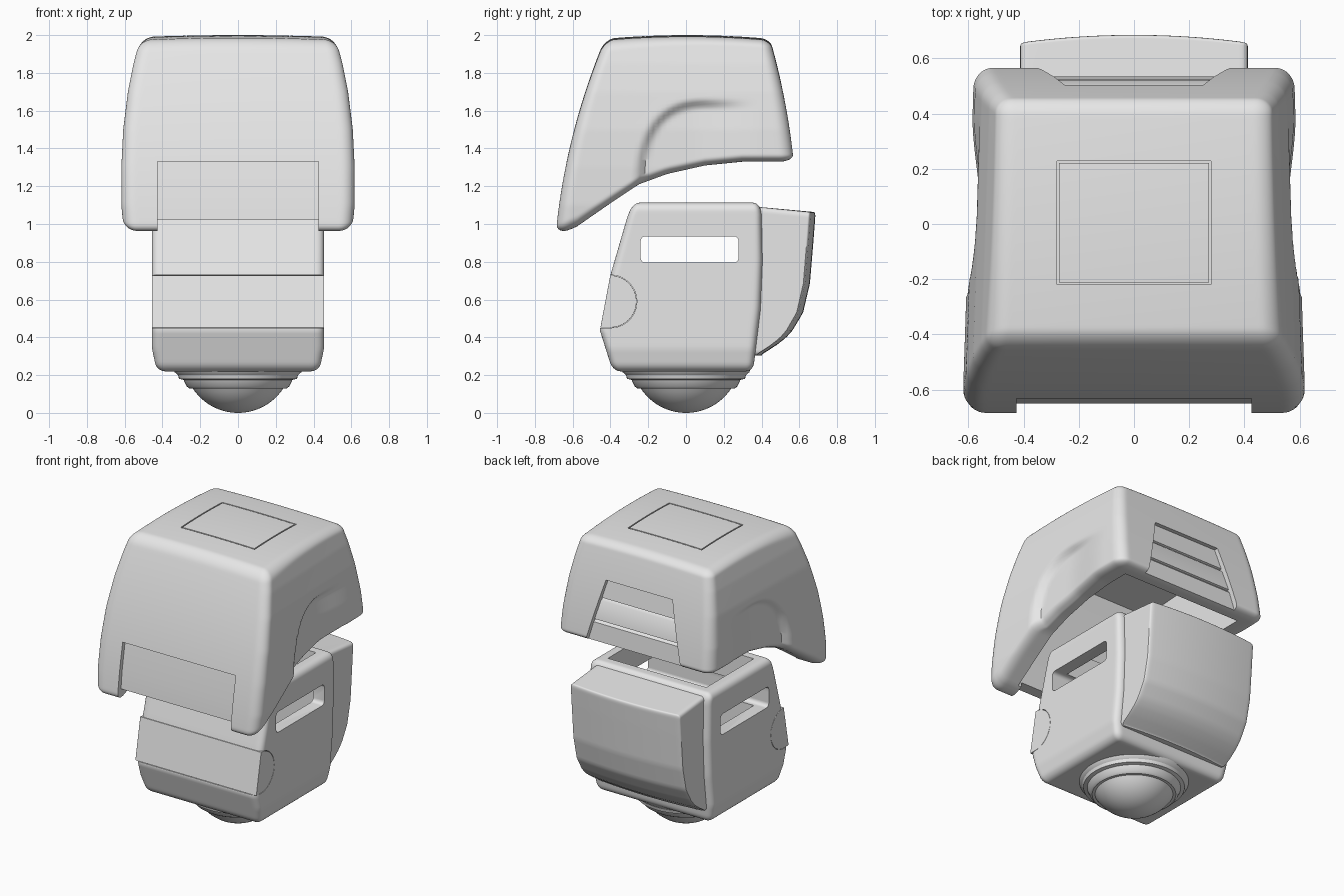
import bpy, bmesh, math
from mathutils import Vector

if "Cube" in bpy.data.objects:
    bpy.data.objects.remove(bpy.data.objects["Cube"])

grey = bpy.data.materials.new("light grey")
grey.diffuse_color = (0.8, 0.8, 0.8, 1)
grey.use_nodes = True
grey.node_tree.nodes["Principled BSDF"].inputs["Base Color"].default_value = grey.diffuse_color


def table(pts, v):
    # piecewise linear lookup
    if v <= pts[0][0]:
        return pts[0][1]
    for (a, fa), (b, fb) in zip(pts, pts[1:]):
        if v <= b:
            return fa + (fb - fa) * (v - a) / (b - a)
    return pts[-1][1]


def mix(a, b, t):
    return a + (b - a) * t


def smooth(t):
    t = max(0.0, min(1.0, t))
    return t * t * (3 - 2 * t)


def finish(name, bm):
    me = bpy.data.meshes.new(name)
    bm.to_mesh(me)
    bm.free()
    me.materials.append(grey)
    ob = bpy.data.objects.new(name, me)
    bpy.context.collection.objects.link(ob)
    return ob


def block(name, n, r, shape):
    # rounded, finely divided box whose unit coordinates are mapped by shape()
    bm = bmesh.new()
    bmesh.ops.create_cube(bm, size=2)
    bmesh.ops.subdivide_edges(bm, edges=bm.edges[:], cuts=n - 1, use_grid_fill=True)
    for v in bm.verts:
        p = Vector([0.5 * c + 0.5 * math.sin(c * math.pi / 2) for c in v.co])
        q = Vector([max(r - 1, min(1 - r, c)) for c in p])
        v.co = shape(*(q + (p - q).normalized() * r))
    return finish(name, bm)


def prism(name, poly, width):
    # (y, z) outline extruded across x; width may depend on z
    w = width if callable(width) else (lambda z: width)
    bm = bmesh.new()
    sides = [[bm.verts.new((s * w(z), y, z)) for y, z in poly] for s in (-1, 1)]
    bm.faces.new(sides[0])
    bm.faces.new(sides[1])
    for i in range(len(poly)):
        j = (i + 1) % len(poly)
        bm.faces.new((sides[0][i], sides[0][j], sides[1][j], sides[1][i]))
    bmesh.ops.recalc_face_normals(bm, faces=bm.faces[:])
    return finish(name, bm)


def rounded_rect(y0, y1, z0, z1, r):
    out = []
    for k, (y, z) in enumerate([(y1 - r, z1 - r), (y0 + r, z1 - r), (y0 + r, z0 + r), (y1 - r, z0 + r)]):
        for i in range(5):
            a = (k + i / 4) * math.pi / 2
            out.append((y + r * math.cos(a), z + r * math.sin(a)))
    return out


def select(ob):
    bpy.ops.object.select_all(action='DESELECT')
    bpy.context.view_layer.objects.active = ob
    ob.select_set(True)


def cut(ob, *cutters):
    for c in cutters:
        select(ob)
        m = ob.modifiers.new("cut", 'BOOLEAN')
        m.operation, m.solver, m.object = 'DIFFERENCE', 'EXACT', c
        bpy.ops.object.modifier_apply(modifier=m.name)
        bpy.data.objects.remove(c)


def shade(ob, deg=38):
    select(ob)
    bpy.ops.object.shade_smooth_by_angle(angle=math.radians(deg))


# upper shell
SHELL_BOTTOM = [(-0.69, 0.94), (-0.58, 0.985), (-0.4, 1.11), (-0.25, 1.21),
                (-0.1, 1.265), (0.1, 1.31), (0.3, 1.33), (0.57, 1.33)]
SHELL_WIDTH = [(0.94, 0.605), (1.1, 0.62), (1.3, 0.62), (1.5, 0.61),
               (1.7, 0.585), (1.85, 0.555), (2.0, 0.515)]


def shell_shape(a, b, c):
    t, u = (c + 1) / 2, (b + 1) / 2
    yb, yt = mix(-0.69, 0.57, u), mix(-0.43, 0.445, u)
    zb, zt = table(SHELL_BOTTOM, yb), 2.0 - 0.02 * b * b - 0.01 * a * a
    y = mix(yb, yt, t) + mix(-0.042, 0.015, u) * 4 * t * (1 - t)
    z = mix(zb, zt, t)
    x = a * table(SHELL_WIDTH, z) * (1 - 0.06 * u)
    # soft arched hollow on each side, fading towards the back
    d = (max(0, 0.1 - y) / 0.36) ** 2.4 + (max(0, z - 1.2) / 0.46) ** 2.4
    depth = 0.04 * smooth((1.03 - d) / 0.3) * (1 - smooth((y - 0.02) / 0.38))
    return x - math.copysign(depth, a) * smooth((abs(a) - 0.8) / 0.15), y, z


shell = block("upper_shell", 60, 0.12, shell_shape)
cavity = prism("shell_cavity", [(-0.58, 0.8), (-0.57, 1.1), (-0.42, 1.75), (0.36, 1.8),
                                (0.46, 1.3), (0.46, 0.8)], 0.45)
notch = prism("front_notch", [(-0.9, 0.8), (-0.9, 1.33), (-0.605, 1.33), (-0.638, 1.14),
                              (-0.65, 1.02), (-0.4, 1.02), (-0.4, 0.8)], 0.425)
slats = prism("back_slats", [(0.8, 1.25), (0.8, 1.75), (0.475, 1.75), (0.497, 1.62), (0.485, 1.615),
                             (0.50, 1.6), (0.522, 1.475), (0.51, 1.47), (0.524, 1.455), (0.542, 1.25)],
              lambda z: mix(0.36, 0.25, (z - 1.33) / 0.42))

# square groove around the roof panel
bm = bmesh.new()
rings = []
for off, z in ((-0.004, 1.975), (0.004, 1.975), (0.004, 2.1), (-0.004, 2.1)):
    rings.append([bm.verts.new((sx * (0.275 + off), 0.005 + sy * (0.22 + off), z))
                  for sx, sy in ((-1, -1), (1, -1), (1, 1), (-1, 1))])
for k in range(4):
    for i in range(4):
        p, q, j = rings[k], rings[(k + 1) % 4], (i + 1) % 4
        bm.faces.new((p[i], p[j], q[j], q[i]))
bmesh.ops.recalc_face_normals(bm, faces=bm.faces[:])
groove = finish("roof_groove", bm)
cut(shell, cavity, notch, slats, groove)
shade(shell)

# lower body
BODY_FRONT = [(0.22, -0.385), (0.26, -0.40), (0.44, -0.457), (0.73, -0.40), (1.04, -0.31), (1.11, -0.28)]
BODY_BACK = [(0.22, 0.355), (0.55, 0.395), (0.8, 0.405), (1.05, 0.40), (1.11, 0.39)]


def body_shape(a, b, c):
    z = mix(0.22, 1.113, (c + 1) / 2)
    y = mix(table(BODY_FRONT, z), table(BODY_BACK, z), (b + 1) / 2)
    return a * table([(0.22, 0.43), (0.34, 0.455)], z), y, z


def bar_outline(g):
    r = 0.14 - g
    arc = [(-0.40 + r * math.cos(t), 0.59 + r * math.sin(t))
           for t in [math.pi * (0.5 - i / 20) for i in range(21)]]
    return arc


body = block("lower_body", 44, 0.1, body_shape)
cut(body,
    prism("body_cavity", [(-0.2, 0.4), (-0.2, 1.3), (0.31, 1.3), (0.31, 0.4)], 0.37),
    prism("side_slot", rounded_rect(-0.24, 0.278, 0.795, 0.935, 0.025), 0.7),
    prism("bar_seat", bar_outline(0) + [(-0.7, 0.45), (-0.7, 0.73)], 0.7))
shade(body)

# front bar set into the body
bar = prism("front_bar", bar_outline(0.002) + [(-0.453, 0.452), (-0.401, 0.728)], 0.455)
m = bar.modifiers.new("bevel", 'BEVEL')
m.width, m.segments, m.limit_method, m.angle_limit = 0.01, 3, 'ANGLE', math.radians(40)
shade(bar)

# back pack
PACK_BACK = [(0.31, 0.375), (0.36, 0.45), (0.40, 0.50), (0.44, 0.535), (0.54, 0.592),
             (0.7, 0.628), (0.95, 0.648), (1.09, 0.658)]


def pack_shape(a, b, c):
    t, u = (c + 1) / 2, (b + 1) / 2
    z = mix(0.305, 1.093, t)
    y = mix(0.355, table(PACK_BACK, z) + 0.028 * (1 - a * a), u)
    return a * 0.412, y, z - 0.03 * u * t


shade(block("back_pack", 44, 0.06, pack_shape))

# stepped ring and dome underneath
prof = [(0, 0.26), (0.35, 0.25), (0.335, 0.215), (0.318, 0.2), (0.312, 0.18), (0.288, 0.175),
        (0.272, 0.14), (0.258, 0.13), (0.24, 0.13)]
R = 0.2865
top = math.asin(0.24 / R)
prof += [(R * math.sin(top * (1 - i / 12)), R - R * math.cos(top * (1 - i / 12))) for i in range(1, 13)]
bm = bmesh.new()
vs = [bm.verts.new((r, 0, z)) for r, z in prof]
es = [bm.edges.new(e) for e in zip(vs, vs[1:])]
bmesh.ops.spin(bm, geom=vs + es, cent=(0, 0, 0), axis=(0, 0, 1), angle=2 * math.pi, steps=64)
bmesh.ops.remove_doubles(bm, verts=bm.verts[:], dist=0.0005)
bmesh.ops.recalc_face_normals(bm, faces=bm.faces[:])
shade(finish("base_dome", bm), 30)
